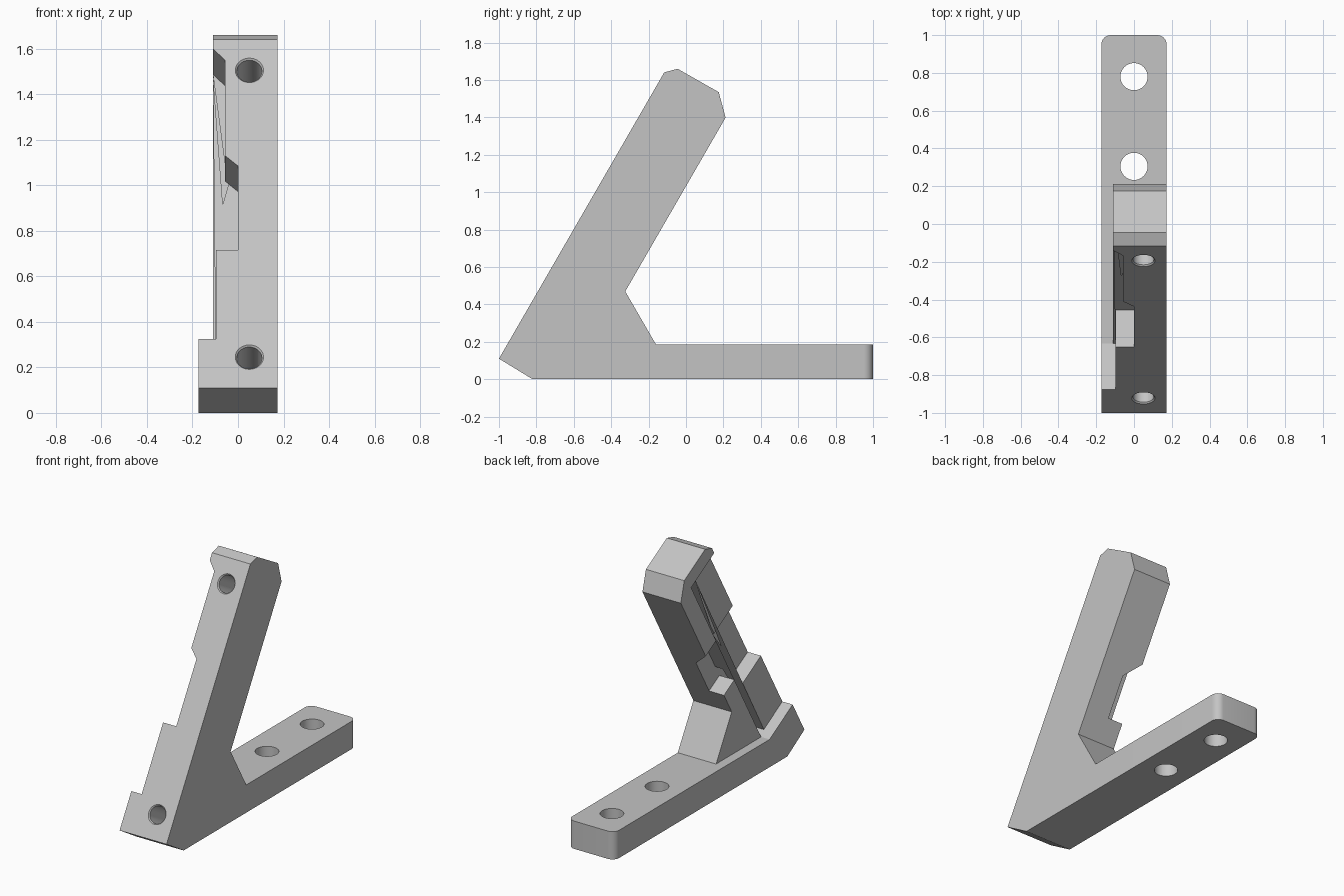
import bpy, bmesh, math
from mathutils import Vector, Matrix

if "Cube" in bpy.data.objects:
    bpy.data.objects.remove(bpy.data.objects["Cube"])

HALF = 0.173          # half width of the foot
ARM_SIDE = -0.11      # notched side of the arm
TOP = 0.185           # top of the foot
THICK = 0.405         # arm thickness
SLOPE = math.radians(60)
C, S = math.cos(SLOPE), math.sin(SLOPE)

plastic = bpy.data.materials.new("light_grey")
plastic.use_nodes = True
colour = (0.55, 0.55, 0.55, 1)
plastic.diffuse_color = colour
plastic.node_tree.nodes["Principled BSDF"].inputs["Base Color"].default_value = colour


def on_arm(x, along, depth):
    """Point measured along the sloping front face and into the arm."""
    return Vector((x, -1 + along * C + depth * S, 0.11 + along * S - depth * C))


def side_point(along, depth):
    return tuple(on_arm(0, along, depth))[1:]


def prism(name, near, far):
    """Solid between two matching outlines."""
    bm = bmesh.new()
    a = [bm.verts.new(p) for p in near]
    b = [bm.verts.new(p) for p in far]
    bm.faces.new(a)
    bm.faces.new(b)
    for i in range(len(a)):
        j = (i + 1) % len(a)
        bm.faces.new((a[i], a[j], b[j], b[i]))
    return finish(name, bm)


def finish(name, bm):
    bmesh.ops.recalc_face_normals(bm, faces=bm.faces)
    mesh = bpy.data.meshes.new(name)
    bm.to_mesh(mesh)
    bm.free()
    mesh.materials.append(plastic)
    ob = bpy.data.objects.new(name, mesh)
    bpy.context.collection.objects.link(ob)
    return ob


def side_profile(name, points, x0, x1):
    return prism(name, [(x0, y, z) for y, z in points], [(x1, y, z) for y, z in points])


def arm_cutter(outline, d0, d1):
    return prism("cutter", [on_arm(x, s, d0) for x, s in outline],
                 [on_arm(x, s, d1) for x, s in outline])


def cylinder(start, end, r0, r1):
    axis = end - start
    bm = bmesh.new()
    turn = axis.to_track_quat('Z', 'Y').to_matrix().to_4x4()
    bmesh.ops.create_cone(bm, cap_ends=True, segments=40, radius1=r0, radius2=r1,
                          depth=axis.length,
                          matrix=Matrix.Translation((start + end) / 2) @ turn)
    return finish("cutter", bm)


def combine(ob, other, operation):
    mod = ob.modifiers.new("combine", 'BOOLEAN')
    mod.operation, mod.object, mod.solver = operation, other, 'EXACT'
    bpy.context.view_layer.objects.active = ob
    bpy.ops.object.modifier_apply(modifier=mod.name)
    bpy.data.objects.remove(other)


# Foot with a raised toe and rounded rear corners
foot = side_profile("foot", [side_point(0, 0), (-0.82, 0), (1, 0), (1, TOP),
                             side_point(0.248, 0.28), side_point(0.248, 0)], -HALF, HALF)
bm = bmesh.new()
bm.from_mesh(foot.data)
corners = [e for e in bm.edges if all(v.co.y > 0.99 for v in e.verts)
           and abs(e.verts[0].co.x - e.verts[1].co.x) < 0.01]
bmesh.ops.bevel(bm, geom=corners, offset=0.05, segments=8, profile=0.5, affect='EDGES')
bm.to_mesh(foot.data)
bm.free()

# Leaning arm with its gusset and chamfered tip
bracket = side_profile("angled_bracket", [
    side_point(0, 0), (-0.82, 0), (-0.16, 0), (-0.16, TOP), side_point(0.649, THICK),
    side_point(1.722, THICK), (0.175, 1.535), (-0.045, 1.66), side_point(1.767, 0)],
    ARM_SIDE, HALF)

# Stepped front ledge, groove and rear rail on the notched side
out = -0.3
front = [(out, 0.1), (-0.097, 0.1), (-0.097, 0.70), (0, 0.70), (0, 1.126), (-0.057, 1.178),
         (-0.057, 1.663), (ARM_SIDE, 1.72), (out, 1.72)]
groove = [(out, 0.1), (0, 0.1), (0, 1.61), (ARM_SIDE, 1.72), (out, 1.72)]
rail_gap = [(out, 0.812), (0, 0.812), (0, 1.088), (ARM_SIDE, 1.198), (out, 1.198)]
for outline, d0, d1 in ((front, -0.1, 0.225), (groove, 0.225, 0.28), (rail_gap, 0.28, 0.5)):
    combine(bracket, arm_cutter(outline, d0, d1), 'DIFFERENCE')

combine(bracket, foot, 'UNION')

# Blind holes in the arm, with a small countersink
for along in (0.156, 1.611):
    combine(bracket, cylinder(on_arm(0.05, along, -0.05), on_arm(0.05, along, 0.3),
                              0.055, 0.055), 'DIFFERENCE')
    combine(bracket, cylinder(on_arm(0.05, along, -0.01), on_arm(0.05, along, 0.01),
                              0.072, 0.052), 'DIFFERENCE')

# Through holes in the foot
for y in (0.305, 0.78):
    combine(bracket, cylinder(Vector((0, y, -0.1)), Vector((0, y, 0.3)), 0.072, 0.072),
            'DIFFERENCE')

bpy.ops.object.select_all(action='DESELECT')
bracket.select_set(True)
bpy.context.view_layer.objects.active = bracket
bpy.ops.object.shade_smooth_by_angle(angle=math.radians(25))
